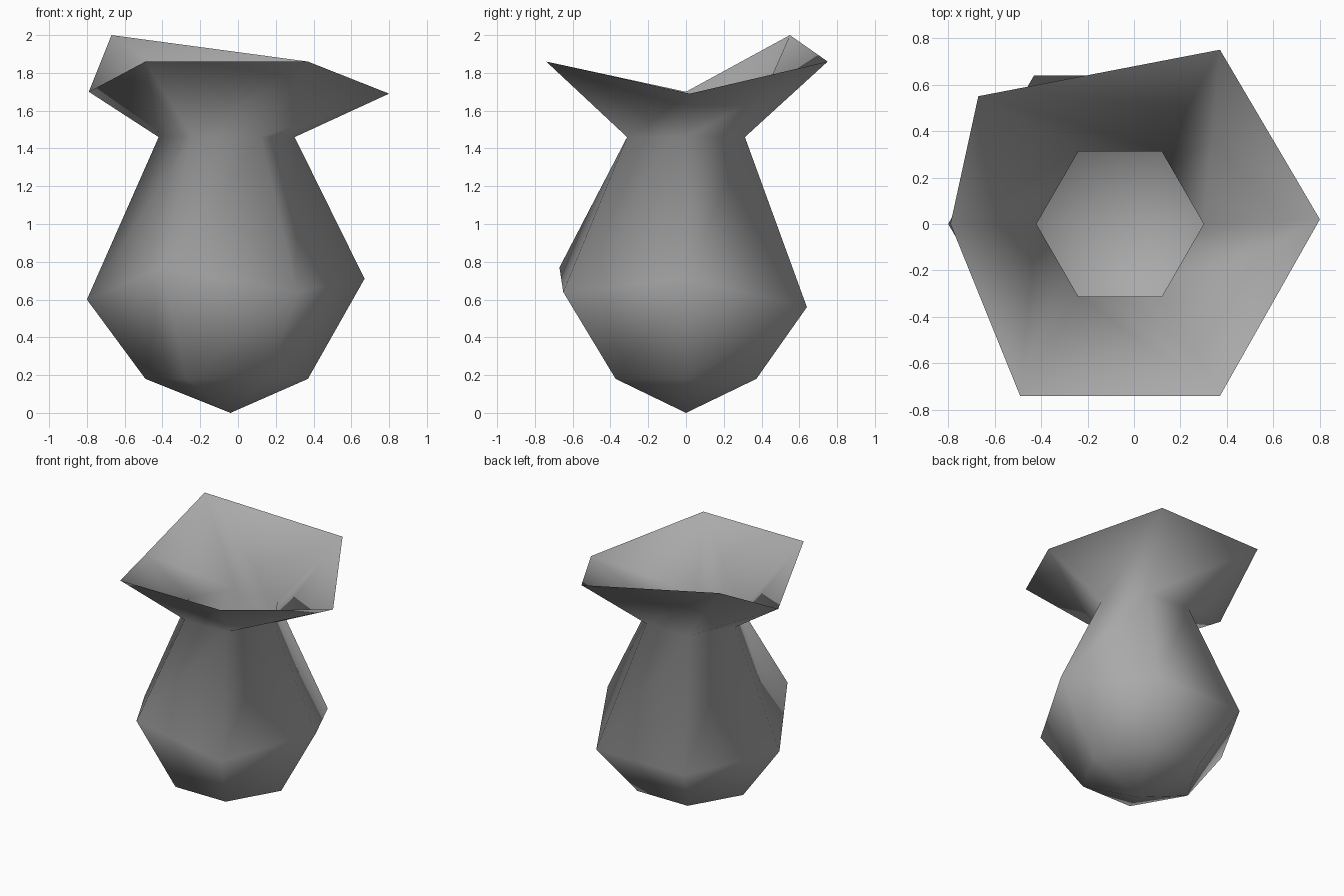
import bpy, bmesh
from math import cos, sin, pi

cube = bpy.data.objects.get("Cube")
if cube:
    bpy.data.objects.remove(cube, do_unlink=True)

AXIS_X = -0.06


def hexagon(radius, z):
    """Regular six-sided ring, starting at +x and running anticlockwise."""
    return [(AXIS_X + radius * cos(i * pi / 3), radius * sin(i * pi / 3), z)
            for i in range(6)]


# Rings from the foot to the flared lip; belly and lip are uneven
foot = hexagon(0.43, 0.18)
belly = [(0.67, 0, 0.71), (0.32, 0.64, 0.56), (-0.43, 0.64, 0.56),
         (-0.80, 0, 0.60), (-0.40, -0.67, 0.77), (0.31, -0.65, 0.64)]
neck = hexagon(0.36, 1.46)
lip = [(0.80, 0.02, 1.69), (0.37, 0.75, 1.86), (-0.67, 0.55, 2.0),
       (-0.79, 0, 1.70), (-0.49, -0.74, 1.86), (0.37, -0.74, 1.86)]

# Single-walled open vase
bm = bmesh.new()
tip = bm.verts.new((-0.04, 0, 0))
rings = [[bm.verts.new(p) for p in ring] for ring in (foot, belly, neck, lip)]
for i in range(6):
    j = (i + 1) % 6
    bm.faces.new((tip, rings[0][j], rings[0][i]))
    for low, high in zip(rings, rings[1:]):
        bm.faces.new((low[i], low[j], high[j], high[i]))
for face in bm.faces:
    face.smooth = True
mesh = bpy.data.meshes.new("vase")
bm.to_mesh(mesh)
bm.free()

# Plain grey clay
clay = bpy.data.materials.new("grey clay")
clay.use_nodes = True
grey = (0.4, 0.4, 0.4, 1)
clay.diffuse_color = grey
clay.node_tree.nodes["Principled BSDF"].inputs["Base Color"].default_value = grey
mesh.materials.append(clay)

vase = bpy.data.objects.new("vase", mesh)
bpy.context.collection.objects.link(vase)
